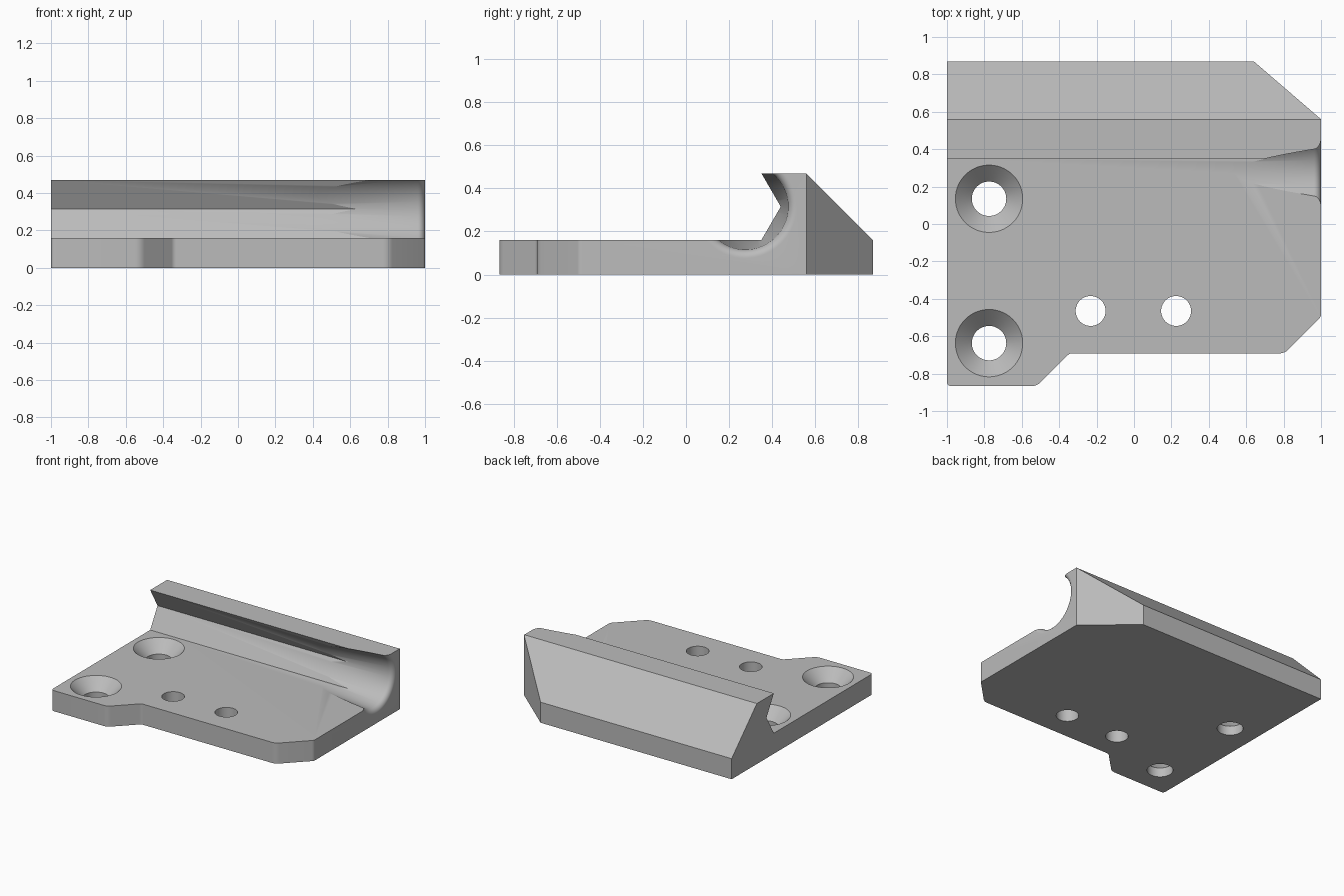
import bpy, bmesh, math
from mathutils import Vector

if "Cube" in bpy.data.objects:
    bpy.data.objects.remove(bpy.data.objects["Cube"])

grey = bpy.data.materials.new("light grey")
grey.diffuse_color = (0.5, 0.5, 0.5, 1)
grey.use_nodes = True
grey.node_tree.nodes["Principled BSDF"].inputs["Base Color"].default_value = grey.diffuse_color


def make_object(name, bm):
    bmesh.ops.recalc_face_normals(bm, faces=bm.faces)
    mesh = bpy.data.meshes.new(name)
    bm.to_mesh(mesh)
    bm.free()
    mesh.materials.append(grey)
    ob = bpy.data.objects.new(name, mesh)
    bpy.context.collection.objects.link(ob)
    return ob


def prism(name, points, direction):
    """Extrude a closed outline along a direction."""
    bm = bmesh.new()
    face = bm.faces.new([bm.verts.new(p) for p in points])
    new = bmesh.ops.extrude_face_region(bm, geom=[face])["geom"]
    verts = [g for g in new if isinstance(g, bmesh.types.BMVert)]
    bmesh.ops.translate(bm, verts=verts, vec=direction)
    return make_object(name, bm)


def lathe(name, profile, origin, axis, segments=96):
    """Solid of revolution; profile is (distance along axis, radius)."""
    rot = Vector((0, 0, 1)).rotation_difference(Vector(axis))
    bm = bmesh.new()
    rings = []
    for d, r in profile:
        rings.append([bm.verts.new(Vector(origin) + rot @ Vector(
            (r * math.cos(2 * math.pi * i / segments),
             r * math.sin(2 * math.pi * i / segments), d)))
            for i in range(segments)])
    for a, b in zip(rings, rings[1:]):
        for i in range(segments):
            j = (i + 1) % segments
            bm.faces.new((a[i], a[j], b[j], b[i]))
    bm.faces.new(rings[0])
    bm.faces.new(rings[-1])
    return make_object(name, bm)


def rounded(corners, steps=6):
    """Outline from (x, y, trim); corners with a trim length are rounded."""
    out = []
    for i, (x, y, trim) in enumerate(corners):
        p = Vector((x, y, -0.1))
        if not trim:
            out.append(p)
            continue
        prev, nxt = corners[i - 1], corners[(i + 1) % len(corners)]
        a = p + (Vector((prev[0], prev[1], -0.1)) - p).normalized() * trim
        b = p + (Vector((nxt[0], nxt[1], -0.1)) - p).normalized() * trim
        for k in range(steps + 1):
            t = k / steps
            out.append(a * (1 - t) ** 2 + p * 2 * t * (1 - t) + b * t * t)
    return out


def boolean(target, cutter, operation):
    mod = target.modifiers.new("cut", "BOOLEAN")
    mod.operation, mod.solver, mod.object = operation, "EXACT", cutter
    bpy.context.view_layer.objects.active = target
    bpy.ops.object.modifier_apply(modifier=mod.name)
    bpy.data.objects.remove(cutter)


# Plate and V-grooved rail in one side profile, extruded along x
side = [(-0.95, 0), (0.868, 0), (0.868, 0.16), (0.558, 0.47), (0.35, 0.47),
        (0.44, 0.315), (0.35, 0.16), (-0.95, 0.16)]
plate = prism("grooved_mounting_plate", [(-1.1, y, z) for y, z in side], (2.2, 0, 0))

# Trim to the top outline
outline = rounded([(-1, 1, 0), (0.489, 1, 0), (1, 0.56, 0), (1, -0.495, 0.015),
                   (0.805, -0.692, 0.03), (-0.345, -0.692, 0.015),
                   (-0.52, -0.867, 0.03), (-1, -0.867, 0.025)])
boolean(plate, prism("outline_cutter", outline, (0, 0, 0.8)), "INTERSECT")

# Tapered, flared mouth at the right end of the groove
fillet = [(0.96 + 0.04 * math.sin(t), 0.239 - 0.04 * math.cos(t))
          for t in (math.radians(a) for a in range(0, 91, 10))]
flare = [(0.3, 0.13)] + fillet + [(1.05, 0.239)]
boolean(plate, lathe("flare_cutter", flare, (0, 0.275, 0.315), (1, 0, 0), 128), "DIFFERENCE")

# Two countersunk screw holes
for y in (0.135, -0.637):
    boolean(plate, lathe("countersink_cutter",
            [(-0.05, 0.092), (0.072, 0.092), (0.16, 0.18), (0.2, 0.22)],
            (-0.775, y, 0), (0, 0, 1)), "DIFFERENCE")

# Two plain through holes
for x in (-0.232, 0.225):
    boolean(plate, lathe("hole_cutter", [(-0.05, 0.08), (0.25, 0.08)],
            (x, -0.465, 0), (0, 0, 1)), "DIFFERENCE")

# Smooth the round surfaces, keep the edges sharp
bpy.ops.object.select_all(action="DESELECT")
plate.select_set(True)
bpy.context.view_layer.objects.active = plate
bpy.ops.object.shade_smooth_by_angle(angle=math.radians(20))
